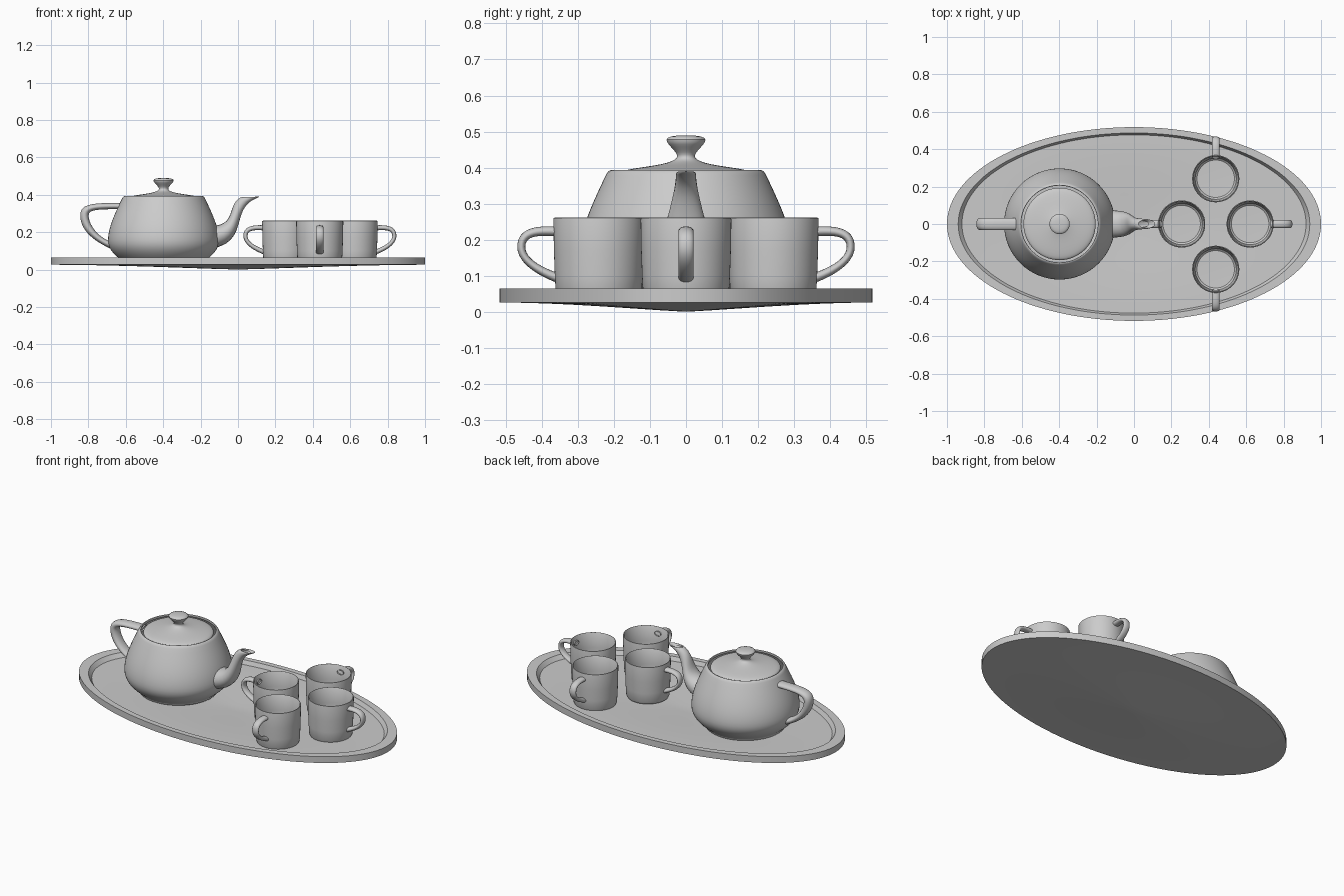
import bpy, bmesh, math
from mathutils import Matrix

if "Cube" in bpy.data.objects:
    bpy.data.objects.remove(bpy.data.objects["Cube"])


def bezier(ctrl, n):
    """Sample a chain of cubic segments (3k+1 control tuples of any size)."""
    pts = [tuple(ctrl[0])]
    for k in range(0, len(ctrl) - 1, 3):
        seg = ctrl[k:k + 4]
        for i in range(1, n + 1):
            t = i / n
            w = ((1-t)**3, 3*t*(1-t)**2, 3*t*t*(1-t), t**3)
            pts.append(tuple(sum(a * b for a, b in zip(w, c)) for c in zip(*seg)))
    return pts


def make(name, rings, closed_ring, matrix, angle=40):
    """Skin a list of equal-length closed rings of points."""
    bm = bmesh.new()
    rows = [[bm.verts.new(p) for p in ring] for ring in rings]
    n = len(rows[0])
    for a, b in zip(rows, rows[1:]):
        for j in range(n):
            k = (j + 1) % n
            bm.faces.new((a[j], a[k], b[k], b[j]))
    bmesh.ops.remove_doubles(bm, verts=bm.verts, dist=1e-6)
    bmesh.ops.recalc_face_normals(bm, faces=bm.faces)
    me = bpy.data.meshes.new(name)
    bm.to_mesh(me)
    bm.free()
    me.transform(matrix)
    ob = bpy.data.objects.new(name, me)
    bpy.context.collection.objects.link(ob)
    bpy.ops.object.select_all(action='DESELECT')
    ob.select_set(True)
    bpy.context.view_layer.objects.active = ob
    bpy.ops.object.shade_smooth_by_angle(angle=math.radians(angle))
    return ob


def lathe(name, profile, matrix, steps=64, sy=1.0, angle=40):
    rings = [[(r * math.cos(a), r * sy * math.sin(a), z)
              for a in (2 * math.pi * i / steps for i in range(steps))]
             for r, z in profile]
    return make(name, rings, True, matrix, angle)


def tube(name, rows, matrix, n=12, m=10):
    """Rows are (x, z, half width, x, z): the two opposite edges of a flat tube."""
    rings = []
    for ax, az, w, bx, bz in bezier(rows, n):
        half = bezier([(ax, 0, az), (ax, w, az), (bx, w, bz), (bx, 0, bz)], m)
        rings.append(half + [(x, -y, z) for x, y, z in half[-2:0:-1]])
    return make(name, rings, True, matrix)


I = Matrix.Identity(4)

# oval tray with raised rim and gently dished base
under = bezier([(0, 0), (0.3, 0.008), (0.6, 0.024), (1.0, 0.026)], 12)
floor = bezier([(0.92, 0.040), (0.6, 0.040), (0.3, 0.026), (0, 0.020)], 12)
lathe("tray", under + [(1.0, 0.064), (0.94, 0.064)] + floor, I,
      steps=128, sy=0.518, angle=30)

# teapot, drawn in its own units then scaled onto the tray
pot = Matrix.Translation((-0.398, 0, 0.022)) @ Matrix.Scale(0.1485, 4)
lathe("teapot_body", bezier([
    (1.4, 2.4), (1.3375, 2.53), (1.4375, 2.53), (1.5, 2.4),
    (1.75, 1.875), (2, 1.35), (2, 0.9),
    (2, 0.45), (1.5, 0.225), (1.5, 0.15),
    (1.5, 0.075), (1.425, 0), (0, 0)], 10), pot)
lathe("teapot_lid", bezier([
    (0, 3.15), (0.8, 3.15), (0, 2.85), (0.2, 2.7),
    (0.4, 2.55), (1.3, 2.55), (1.3, 2.4)], 12), pot)
tube("teapot_handle", [
    (-1.6, 2.025, 0.3, -1.5, 2.25), (-2.3, 2.025, 0.3, -2.5, 2.25),
    (-2.7, 2.025, 0.3, -3.0, 2.25), (-2.7, 1.8, 0.3, -3.0, 1.8),
    (-2.7, 1.575, 0.3, -3.0, 1.35), (-2.5, 1.125, 0.3, -2.65, 0.94),
    (-2.0, 0.9, 0.3, -1.9, 0.6)], pot)
tube("teapot_spout", [
    (1.7, 1.425, 0.66, 1.7, 0.6), (2.6, 1.425, 0.66, 3.1, 0.825),
    (2.3, 2.1, 0.25, 2.4, 2.025), (2.7, 2.4, 0.25, 3.3, 2.4),
    (2.8, 2.475, 0.25, 3.525, 2.494), (2.9, 2.475, 0.15, 3.45, 2.5125),
    (2.8, 2.4, 0.15, 3.2, 2.4)], pot)

# four cups in a ring, each handle pointing outwards
cup = [(0, 0.030), (0.100, 0.030), (0.113, 0.034), (0.119, 0.046),
       (0.122, 0.10), (0.1245, 0.17), (0.126, 0.255), (0.125, 0.260),
       (0.122, 0.261), (0.119, 0.257), (0.117, 0.17), (0.114, 0.10),
       (0.110, 0.055), (0.100, 0.046), (0, 0.043)]
grip = [(0.110, 0.209, 0.028, 0.110, 0.236), (0.160, 0.212, 0.028, 0.170, 0.240),
        (0.204, 0.215, 0.028, 0.226, 0.235), (0.204, 0.180, 0.028, 0.226, 0.180),
        (0.204, 0.150, 0.028, 0.226, 0.135), (0.165, 0.125, 0.028, 0.170, 0.100),
        (0.112, 0.107, 0.028, 0.112, 0.079)]
for i, (x, y) in enumerate([(0.621, 0), (0.437, 0.242), (0.255, 0), (0.437, -0.242)]):
    place = Matrix.Translation((x, y, 0)) @ Matrix.Rotation(i * math.pi / 2, 4, 'Z')
    lathe(f"cup_{i + 1}", cup, place)
    tube(f"cup_handle_{i + 1}", grip, place)
